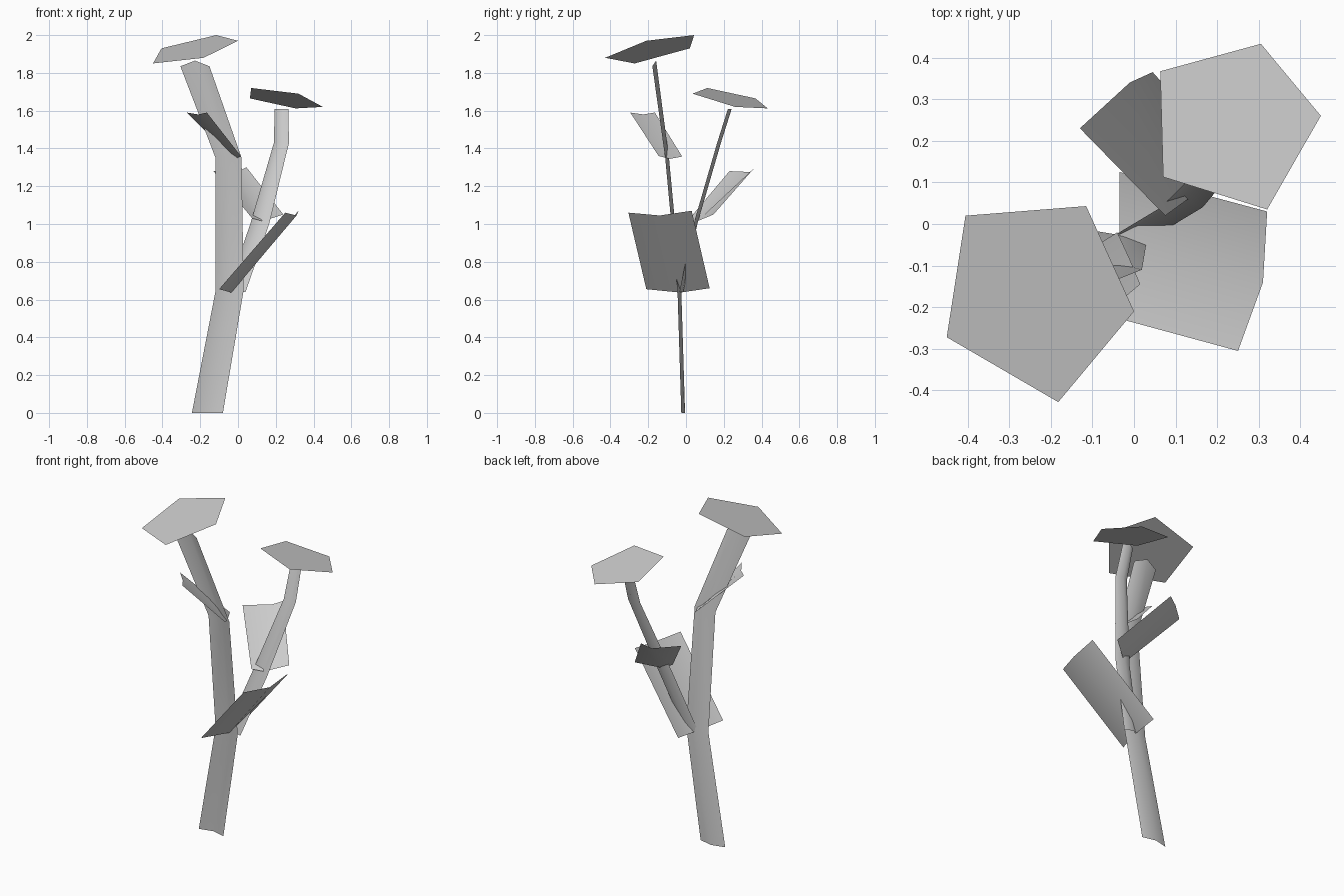
import bpy
from mathutils import Vector

default_cube = bpy.data.objects.get("Cube")
if default_cube:
    bpy.data.objects.remove(default_cube, do_unlink=True)


def make_material(name, colour):
    material = bpy.data.materials.new(name)
    material.use_nodes = True
    material.diffuse_color = colour
    material.node_tree.nodes["Principled BSDF"].inputs["Base Color"].default_value = colour
    return material


grey = make_material("plain grey", (0.6, 0.6, 0.6, 1))


def add_sheet(name, points, faces):
    """Thin open surface with soft shading."""
    mesh = bpy.data.meshes.new(name)
    mesh.from_pydata([tuple(p) for p in points], [], faces)
    mesh.materials.append(grey)
    mesh.shade_smooth()
    mesh.update()
    sheet = bpy.data.objects.new(name, mesh)
    bpy.context.collection.objects.link(sheet)
    return sheet


def add_strip(name, rows):
    """Join successive rows of equal length with quads."""
    n = len(rows[0])
    points = [p for row in rows for p in row]
    faces = [(r * n + c, r * n + c + 1, (r + 1) * n + c + 1, (r + 1) * n + c)
             for r in range(len(rows) - 1) for c in range(n - 1)]
    return add_sheet(name, points, faces)


def add_stalk(name, path, tip_rise):
    """Folded ribbon along (x, y, z, half width) stations, crease to the back."""
    rows = []
    for i, (x, y, z, half) in enumerate(path):
        centre = Vector((x, y, z))
        side = Vector((half, 0, 0))
        rise = tip_rise if i == len(path) - 1 else 0
        crease = Vector((0, 0.02, rise))
        rows.append([centre - side, centre + crease, centre + side])
    return add_strip(name, rows)


# Main stem and side branch
add_stalk("main_stem", [(-0.162, -0.025, 0, 0.082),
                        (-0.044, -0.045, 0.65, 0.074),
                        (-0.05, -0.11, 1.35, 0.069),
                        (-0.228, -0.178, 1.835, 0.077)], 0.03)
add_stalk("side_branch", [(-0.01, -0.035, 0.64, 0.05),
                          (0.115, 0.04, 1.0, 0.05),
                          (0.23, 0.165, 1.43, 0.04),
                          (0.23, 0.222, 1.61, 0.036)], 0)

# Leaves: inner edge, then outer edge, each with a shallow crease
add_strip("lower_leaf", [
    [(-0.1, -0.21, 0.655), (-0.035, -0.03, 0.637), (-0.035, 0.125, 0.66)],
    [(0.25, -0.305, 1.06), (0.31, -0.14, 1.045), (0.32, 0.03, 1.07)]])
add_strip("back_leaf", [
    [(0.075, 0.02, 1.03), (0.13, 0.06, 1.015), (0.24, 0.145, 1.05)],
    [(-0.13, 0.23, 1.28), (-0.01, 0.34, 1.275), (0.045, 0.365, 1.3)]])
add_strip("upper_leaf", [
    [(-0.04, -0.02, 1.357), (-0.01, -0.085, 1.345), (0.015, -0.145, 1.36)],
    [(-0.27, -0.165, 1.59), (-0.21, -0.225, 1.58), (-0.165, -0.295, 1.59)]])

# Five-sided flower heads
blooms = {
    "tall_flower": [(-0.45, -0.272, 1.85), (-0.182, -0.428, 1.88), (0, -0.21, 1.97),
                    (-0.115, 0.043, 2), (-0.405, 0.02, 1.93)],
    "short_flower": [(0.07, 0.113, 1.72), (0.32, 0.035, 1.69), (0.449, 0.26, 1.62),
                     (0.305, 0.433, 1.612), (0.063, 0.367, 1.665)],
}
for bloom_name, corners in blooms.items():
    add_sheet(bloom_name, corners, [tuple(range(len(corners)))])
